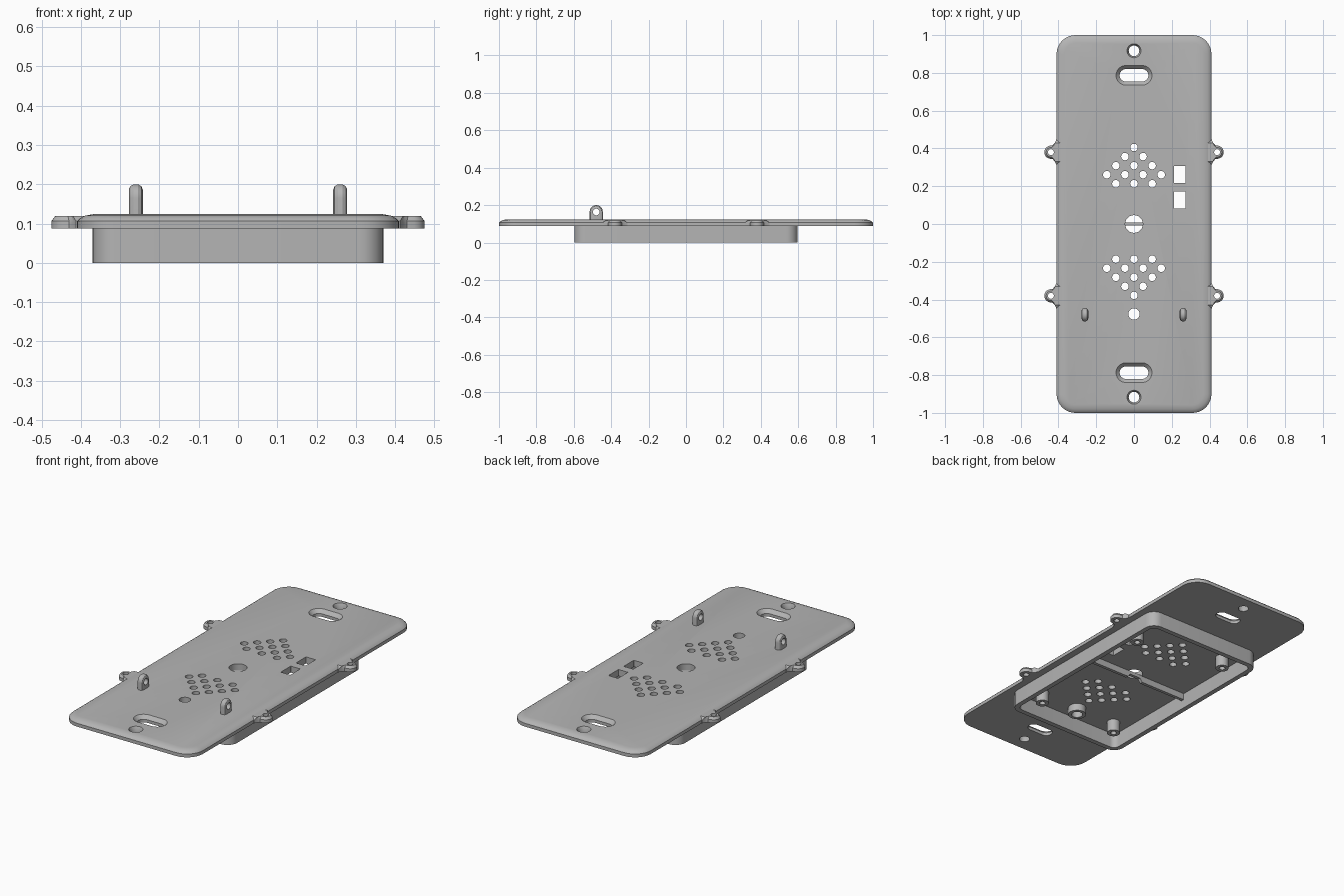
import bpy, bmesh, math
from mathutils import Vector

old = bpy.data.objects.get("Cube")
if old:
    bpy.data.objects.remove(old, do_unlink=True)

grey = bpy.data.materials.new("plain grey")
grey.use_nodes = True
colour = (0.46, 0.46, 0.46, 1)
grey.diffuse_color = colour
grey.node_tree.nodes["Principled BSDF"].inputs["Base Color"].default_value = colour

BOTTOM, TOP = 0.087, 0.124


def outline(hx, hy, r, cx=0, cy=0, n=8):
    """Rounded rectangle, stadium or circle as 2D points."""
    pts = []
    for k, (sx, sy) in enumerate([(1, 1), (-1, 1), (-1, -1), (1, -1)]):
        for i in range(n + 1):
            a = math.pi / 2 * (k + i / n)
            pts.append((cx + sx * (hx - r) + r * math.cos(a),
                        cy + sy * (hy - r) + r * math.sin(a)))
    return pts


def circle(r, cx=0, cy=0, n=6):
    return outline(r, r, r, cx, cy, n)


def at(pts, z):
    return [(x, y, z) for x, y in pts]


def loft(bm, loops, ring=False):
    """Skin matching loops; cap the ends, or join last to first."""
    part = bmesh.new()
    rows = [[part.verts.new(p) for p in loop] for loop in loops]
    pairs = list(zip(rows, rows[1:]))
    if ring:
        pairs.append((rows[-1], rows[0]))
    else:
        part.faces.new(rows[0])
        part.faces.new(rows[-1])
    for a, b in pairs:
        for i in range(len(a)):
            j = (i + 1) % len(a)
            part.faces.new((a[i], a[j], b[j], b[i]))
    bmesh.ops.remove_doubles(part, verts=part.verts, dist=1e-5)
    bmesh.ops.recalc_face_normals(part, faces=part.faces)
    tmp = bpy.data.meshes.new("tmp")
    part.to_mesh(tmp)
    part.free()
    bm.from_mesh(tmp)
    bpy.data.meshes.remove(tmp)


def make(name, bm):
    mesh = bpy.data.meshes.new(name)
    bm.to_mesh(mesh)
    bm.free()
    mesh.materials.append(grey)
    ob = bpy.data.objects.new(name, mesh)
    bpy.context.collection.objects.link(ob)
    return ob


def lofted(name, loops, ring=False):
    bm = bmesh.new()
    loft(bm, loops, ring)
    return make(name, bm)


def tube(name, outer, inner, z0, z1):
    return lofted(name, [at(outer, z0), at(outer, z1), at(inner, z1), at(inner, z0)], True)


def bake(ob):
    """Replace the mesh by its modified version."""
    dg = bpy.context.evaluated_depsgraph_get()
    mesh = bpy.data.meshes.new_from_object(ob.evaluated_get(dg))
    ob.modifiers.clear()
    ob.data = mesh


def cut(ob, cutter_bm):
    cutter = make("cutter", cutter_bm)
    cutter.hide_render = True
    mod = ob.modifiers.new("holes", "BOOLEAN")
    mod.operation, mod.solver, mod.object = "DIFFERENCE", "EXACT", cutter
    bake(ob)
    bpy.data.objects.remove(cutter, do_unlink=True)


parts = []

# Cover plate with softened upper edge
steps = [(0, BOTTOM), (0, 0.106), (0.008, 0.114), (0.02, 0.12), (0.042, TOP)]
plate = lofted("cover_plate", [at(outline(0.41 - d, 1 - d, 0.1 - d), z) for d, z in steps])
parts.append(plate)

holes = bmesh.new()


def through(shape):
    loft(holes, [at(shape, 0.05), at(shape, 0.2)])


def countersunk(hx, hy, cy, grow):
    levels = [(0, 0.05), (0, 0.104), (grow, TOP), (grow, 0.2)]
    loft(holes, [at(outline(hx + g, hy + g, hy + g, 0, cy), z) for g, z in levels])


# Mounting slots and screw holes at both ends
for s in (1, -1):
    countersunk(0.076, 0.033, s * 0.787, 0.019)
    countersunk(0.028, 0.028, s * 0.917, 0.009)

# Diamond groups of vent holes
pitch = 0.048
rows = [(0,), (-1, 1), (-2, 0, 2), (-3, -1, 1, 3), (-2, 0, 2)]
for s, tip in ((-1, 0.405), (1, -0.378)):
    for k, row in enumerate(rows):
        for i in row:
            through(circle(0.02, i * pitch, tip + s * k * pitch, 4))

# Centre hole, lower hole and two windows
through(circle(0.047))
through(circle(0.03, 0, -0.477))
for cy in (0.263, 0.126):
    through(outline(0.03, 0.045, 0.0005, 0.242, cy, 1))
cut(plate, holes)

# Side ears with screw holes
flare = [(-0.07, 0.07), (-0.028, 0.066), (-0.022, 0.05), (-0.01, 0.037)]
tip = [(0.035 * math.cos(a), 0.035 * math.sin(a))
       for a in [math.radians(75 - 15 * i) for i in range(11)]]
ear_shape = flare + tip + [(x, -y) for x, y in reversed(flare)]
for side, sx in (("left", 1), ("right", -1)):
    for end, cy in (("back", 0.38), ("front", -0.38)):
        loops = [[(sx * (0.44 + x * k), cy + y * k, z) for x, y in ear_shape]
                 for k, z in ((1, BOTTOM), (1, 0.106), (0.72, 0.119))]
        ear = lofted(f"{end}_{side}_ear", loops)
        bore = circle(0.016, sx * 0.44, cy)
        bm = bmesh.new()
        loft(bm, [at(bore, 0.05), at(bore, 0.2)])
        cut(ear, bm)
        parts.append(ear)

# Eyelets standing on the plate
for side, sx in (("left", 1), ("right", -1)):
    arch = [(-0.035, 0.1)]
    for i in range(17):
        a = math.pi * (1 - i / 16)
        arch.append((0.035 * math.cos(a), 0.165 + 0.035 * math.sin(a)))
    arch.append((0.035, 0.1))
    c = Vector((0, 0.165))
    loops = []
    for dx, d in ((-0.018, 0.014), (-0.014, 0.005), (-0.006, 0), (0.006, 0), (0.014, 0.005), (0.018, 0.014)):
        k = 1 - d / 0.035
        loops.append([(sx * 0.26 + dx, -0.48 + y * k, 0.165 + (z - 0.165) * (k if z > 0.165 else 1))
                      for y, z in arch])
    eyelet = lofted(f"{side}_eyelet", loops)
    bm = bmesh.new()
    loft(bm, [[(sx * 0.26 + dx, -0.48 + y, 0.163 + z) for y, z in circle(0.018)]
              for dx in (-0.05, 0.05)])
    cut(eyelet, bm)
    parts.append(eyelet)

# Skirt wall under the plate
parts.append(tube("skirt", outline(0.37, 0.597, 0.06), outline(0.342, 0.569, 0.034), 0, 0.092))

# Cross rib with a notch below the centre hole
profile = [(-0.35, 0.05), (-0.05, 0.05), (-0.035, 0.07), (0.035, 0.07), (0.05, 0.05),
           (0.35, 0.05), (0.35, 0.09), (-0.35, 0.09)]
parts.append(lofted("cross_rib", [[(x, y, z) for x, z in profile] for y in (-0.009, 0.009)]))

# Screw bosses and the collar of the lower hole
for i, (x, y) in enumerate([(-0.25, -0.47), (0.25, -0.47), (-0.25, 0.44), (0.28, 0.36)]):
    parts.append(tube(f"screw_boss_{i + 1}", circle(0.035, x, y), circle(0.016, x, y), 0.02, 0.092))
parts.append(tube("hole_collar", circle(0.048, 0, -0.477), circle(0.03, 0, -0.477), 0.045, 0.1))

# Smooth the round walls, keep edges crisp
bpy.ops.object.select_all(action="DESELECT")
for ob in parts:
    ob.select_set(True)
bpy.context.view_layer.objects.active = plate
bpy.ops.object.shade_smooth_by_angle(angle=math.radians(30))
